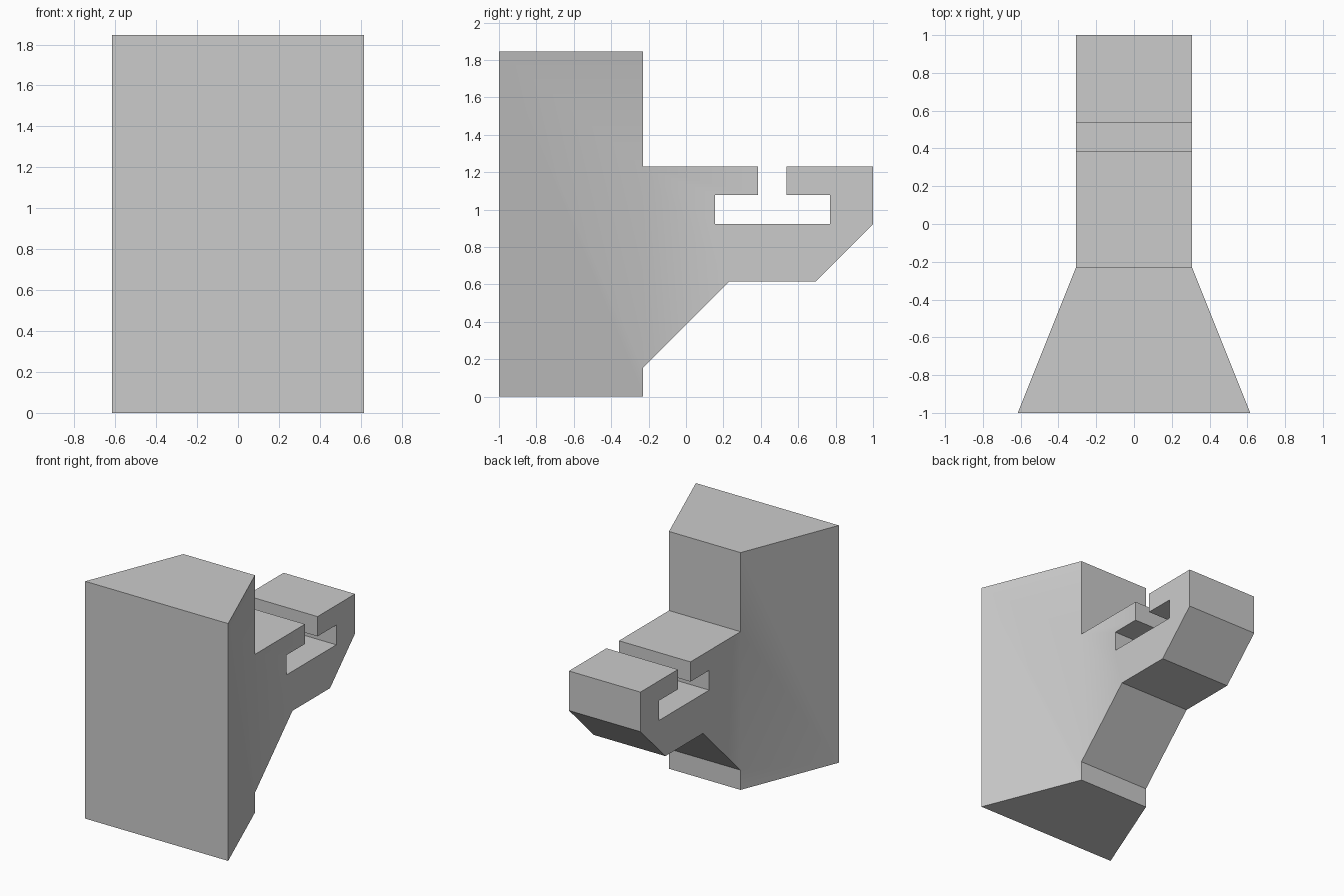
import bpy
import bmesh
from math import radians

cube = bpy.data.objects.get("Cube")
if cube:
    bpy.data.objects.remove(cube, do_unlink=True)

U = 2 / 26            # modelling grid step
HALF_ARM = 4 * U      # half width of the arm
HALF_FRONT = 8 * U    # half width of the front plate

# Side profile as (y, z) grid steps, counter-clockwise seen from +x
WEDGE = [(-13, 0), (-3, 0), (-3, 2), (-3, 16), (-3, 24), (-13, 24)]
ARM = [(-3, 2), (3, 8), (9, 8), (13, 12), (13, 16), (7, 16), (7, 14),
       (10, 14), (10, 12), (2, 12), (2, 14), (5, 14), (5, 16), (-3, 16)]

grey = bpy.data.materials.new("plain_grey")
grey.use_nodes = True
colour = (0.6, 0.6, 0.6, 1)
grey.diffuse_color = colour
grey.node_tree.nodes["Principled BSDF"].inputs["Base Color"].default_value = colour

bm = bmesh.new()
verts = {}


def corner(point, side):
    """Shared vertex for a profile point; the front edge flares outward."""
    y, z = point
    key = (point, side)
    if key not in verts:
        half = HALF_FRONT if y == -13 else HALF_ARM
        verts[key] = bm.verts.new((side * half, y * U, z * U))
    return verts[key]


# Left and right sides of the wedge and the hooked arm
for profile in (WEDGE, ARM):
    bm.faces.new([corner(p, 1) for p in profile])
    bm.faces.new([corner(p, -1) for p in reversed(profile)])

# Walls around the joined outline; the seam between the parts stays open
outline = WEDGE[:3] + ARM[1:] + WEDGE[4:]
for a, b in zip(outline, outline[1:] + outline[:1]):
    bm.faces.new([corner(a, 1), corner(a, -1), corner(b, -1), corner(b, 1)])

bmesh.ops.recalc_face_normals(bm, faces=bm.faces)
mesh = bpy.data.meshes.new("wedge_with_slotted_arm")
bm.to_mesh(mesh)
bm.free()
mesh.materials.append(grey)

bracket = bpy.data.objects.new("wedge_with_slotted_arm", mesh)
bpy.context.collection.objects.link(bracket)
bpy.context.view_layer.objects.active = bracket
bracket.select_set(True)
bpy.ops.object.shade_smooth_by_angle(angle=radians(30))
